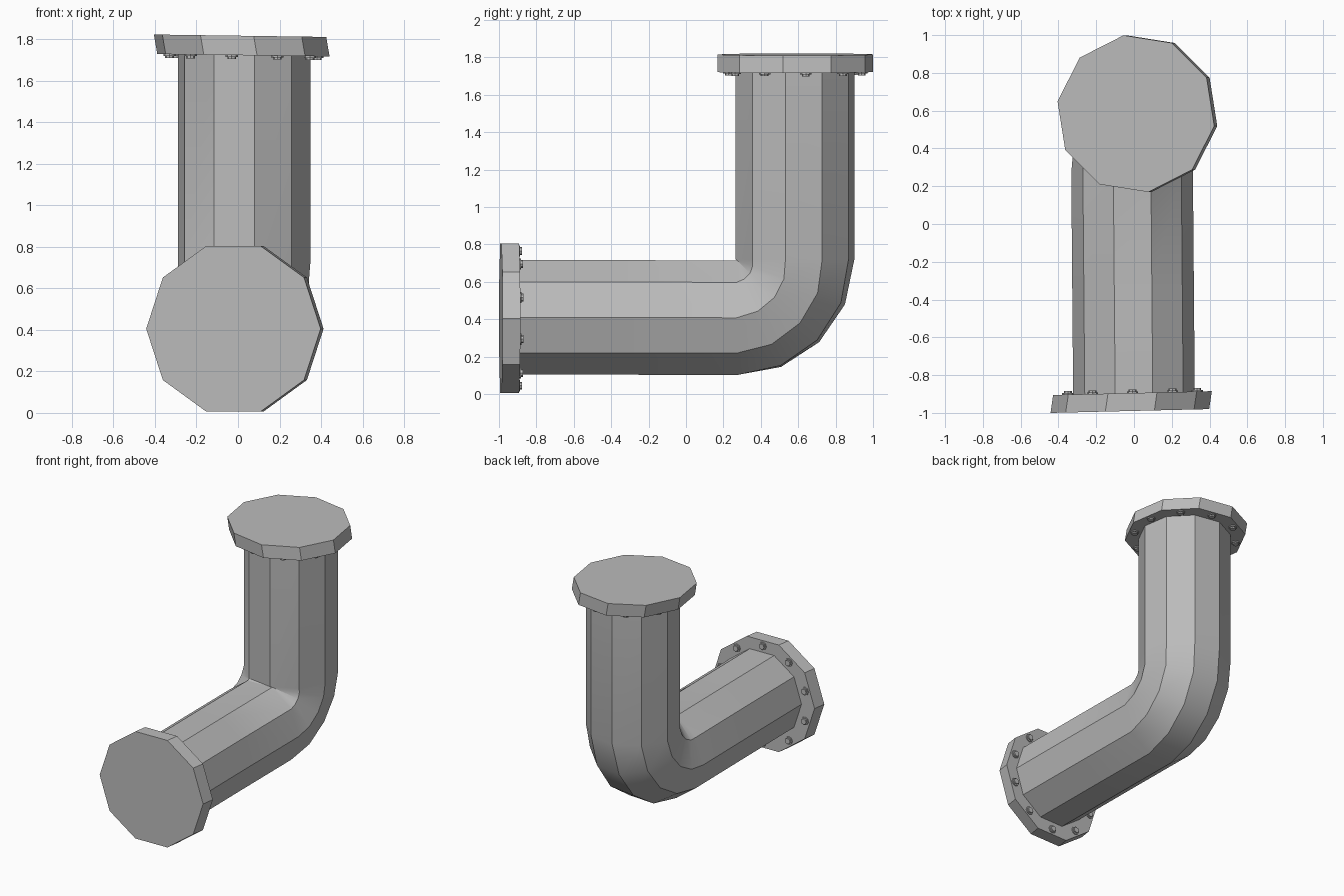
import bpy, bmesh
from math import sin, cos, radians, pi
from mathutils import Vector

cube = bpy.data.objects.get("Cube")
if cube:
    bpy.data.objects.remove(cube)

SIDES = 10
GREY = (0.5, 0.5, 0.5, 1)
metal = bpy.data.materials.new("grey_metal")
metal.use_nodes = True
metal.diffuse_color = GREY
metal.node_tree.nodes["Principled BSDF"].inputs["Base Color"].default_value = GREY


def ring(centre, turn, radius, phase, tilt=0, sides=SIDES):
    """Points around the pipe axis; turn 0 runs along +y, 90 runs along +z."""
    t = radians(turn)
    axis = Vector((0, cos(t), sin(t)))
    out = Vector((0, sin(t), -cos(t)))
    points = []
    for i in range(sides):
        a = radians(phase) + 2 * pi * i / sides
        x = radius * cos(a)
        points.append(Vector(centre) + Vector((x, 0, 0))
                      + out * radius * sin(a) + axis * tilt * x)
    return points


def loft(bm, rings):
    loops = [[bm.verts.new(p) for p in r] for r in rings]
    for a, b in zip(loops, loops[1:]):
        for i in range(len(a)):
            j = (i + 1) % len(a)
            bm.faces.new((a[i], a[j], b[j], b[i]))
    bm.faces.new(loops[0])
    bm.faces.new(loops[-1])


def finish(bm, name):
    bmesh.ops.recalc_face_normals(bm, faces=bm.faces)
    mesh = bpy.data.meshes.new(name)
    bm.to_mesh(mesh)
    bm.free()
    mesh.materials.append(metal)
    obj = bpy.data.objects.new(name, mesh)
    bpy.context.collection.objects.link(obj)
    bpy.ops.object.select_all(action="DESELECT")
    obj.select_set(True)
    bpy.context.view_layer.objects.active = obj
    bpy.ops.object.shade_smooth_by_angle(angle=radians(30))


# Pipe: horizontal run, slightly twisting elbow, vertical run
R, BEND, BEND_Y, BEND_Z = 0.322, 0.312, 0.27, 0.72
path = [ring((0, -0.92, 0.41), 0, R, 0), ring((-0.005, -0.33, 0.41), 0, R, 0)]
for k in range(5):
    f = k / 4
    t = f * pi / 2
    c = (-0.01 + 0.04 * f, BEND_Y + BEND * sin(t), BEND_Z - BEND * cos(t))
    path.append(ring(c, 90 * f, R, -9 * f))
path.append(ring((0.03, BEND_Y + BEND, 1.75), 90, R, -9))
bm = bmesh.new()
loft(bm, path)
finish(bm, "elbow_pipe")


# Flanges: outer face, inner face, and ten bolts on the inner face
def flange(name, outer, inner, turn, phase, tilt, inward):
    bm = bmesh.new()
    loft(bm, [ring(c, turn, 0.42, phase, tilt) for c in (outer, inner)])
    finish(bm, name + "_flange")
    bm = bmesh.new()
    step = Vector(inward)
    for seat in ring(inner, turn, 0.36, phase + 180 / SIDES, tilt):
        profile = ((-0.01, 0.03), (0.008, 0.03), (0.008, 0.021), (0.018, 0.021))
        loft(bm, [ring(seat + step * d, turn, r, 0, 0, 8) for d, r in profile])
    finish(bm, name + "_bolts")


flange("front", (-0.022, -0.99, 0.405), (-0.008, -0.895, 0.405), 0, 0, 0.024, (0, 1, 0))
flange("top", (0.01, 0.584, 1.816), (0.026, 0.584, 1.722), 90, -9, -0.014, (0, 0, -1))
